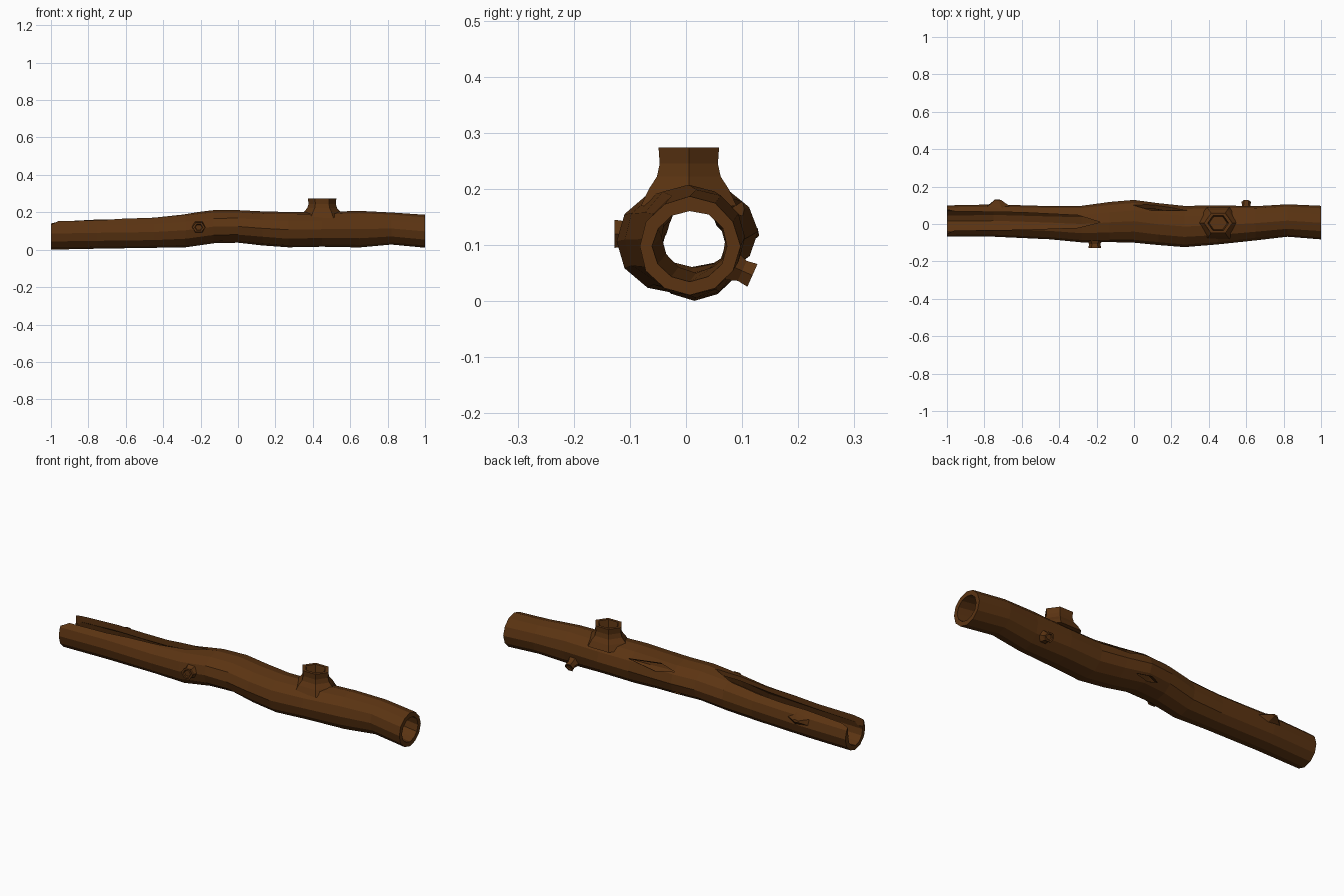
import bpy, bmesh, math, random
from mathutils import Vector, Matrix

random.seed(4)
if "Cube" in bpy.data.objects:
    bpy.data.objects.remove(bpy.data.objects["Cube"], do_unlink=True)

bark = bpy.data.materials.new("brown bark")
bark.use_nodes = True
BROWN = (0.105, 0.034, 0.006, 1)
bark.diffuse_color = BROWN
shader = bark.node_tree.nodes["Principled BSDF"]
shader.inputs["Base Color"].default_value = BROWN
shader.inputs["Roughness"].default_value = 0.9


def finish(bm, name):
    bmesh.ops.recalc_face_normals(bm, faces=bm.faces[:])
    mesh = bpy.data.meshes.new(name)
    bm.to_mesh(mesh)
    bm.free()
    mesh.materials.append(bark)
    obj = bpy.data.objects.new(name, mesh)
    bpy.context.scene.collection.objects.link(obj)
    return obj


def loft(bm, rings, closed=False):
    """Skin a list of equal rings of points; close into a loop or cap the ends."""
    loops = [[bm.verts.new(p) for p in ring] for ring in rings]
    pairs = list(zip(loops, loops[1:]))
    if closed:
        pairs.append((loops[-1], loops[0]))
    n = len(loops[0])
    for a, b in pairs:
        for i in range(n):
            j = (i + 1) % n
            bm.faces.new((a[i], a[j], b[j], b[i]))
    if not closed:
        bm.faces.new(loops[0])
        bm.faces.new(loops[-1])


# Hollow trunk: x, front y, back y, bottom z, top z
SECTIONS = [
    (-1.0, -.07, .10, .000, .172), (-.75, -.07, .105, .004, .177),
    (-.45, -.083, .098, .008, .181), (-.28, -.1, .1, .012, .196),
    (-.13, -.1, .118, .034, .213), (0, -.1, .13, .036, .213),
    (.13, -.115, .112, .022, .207), (.27, -.125, .098, .01, .204),
    (.45, -.112, .1, .016, .203), (.65, -.088, .097, .011, .209),
    (.82, -.07, .106, .027, .2), (1.0, -.085, .098, .009, .187),
]
SIDES = 12
WALL = .023


def trunk_ring(section, inset, wobble):
    x, y0, y1, z0, z1 = section
    ring = []
    for i in range(SIDES):
        a = math.tau * i / SIDES
        k = 1 - random.uniform(0, wobble)
        ring.append((x, (y0 + y1) / 2 + ((y1 - y0) / 2 - inset) * k * math.cos(a),
                     (z0 + z1) / 2 + ((z1 - z0) / 2 - inset) * k * math.sin(a)))
    return ring


bm = bmesh.new()
outer = [trunk_ring(s, 0, .03) for s in SECTIONS]
inner = [trunk_ring(s, WALL, .06) for s in reversed(SECTIONS)]
loft(bm, outer + inner, closed=True)
trunk = finish(bm, "hollow_trunk")


def cut(outline, low, high, matrix=Matrix()):
    """Cut a prism with the given outline through the trunk."""
    bm = bmesh.new()
    loft(bm, [[matrix @ Vector((x, y, z)) for x, y in outline] for z in (low, high)])
    cutter = finish(bm, "cutter")
    cutter.hide_render = True
    mod = trunk.modifiers.new("cut", "BOOLEAN")
    mod.operation, mod.solver, mod.object = "DIFFERENCE", "EXACT", cutter
    bpy.context.view_layer.objects.active = trunk
    bpy.ops.object.modifier_apply(modifier=mod.name)
    bpy.data.objects.remove(cutter, do_unlink=True)


# Long split along the top, chipped wider at the open end
cut([(-1.1, -.095), (-.96, -.035), (-.6, -.03), (-.3, -.02), (-.18, .01),
     (-.3, .047), (-.6, .062), (-.96, .068), (-1.1, .1)], .1, .3)

# Gashes on the back: length, half width, x position, angle above horizontal
for length, width, x, angle in ((.29, .022, .14, 32), (.13, .014, 0, -28)):
    turn = Matrix.Translation((x, 0, .115)) @ Matrix.Rotation(math.radians(angle - 90), 4, "X")
    cut([(-length / 2, 0), (-length * .15, -width), (length / 2, 0), (-length * .1, width)],
        .06, .2, turn)


def knot(name, place, direction, profile, sides=6, squash=1.0):
    """Branch stub turned from (height, radius) pairs, along a direction."""
    d = Vector(direction).normalized()
    u = Vector((1, 0, 0)) if abs(d.x) < .9 else Vector((0, 1, 0))
    u = (u - d * u.dot(d)).normalized()
    v = d.cross(u)
    bm = bmesh.new()
    rings = []
    for h, r in profile:
        angles = [math.tau * i / sides for i in range(sides)]
        rings.append([Vector(place) + d * h + u * r * math.cos(a) + v * r * squash * math.sin(a)
                      for a in angles])
    loft(bm, rings)
    return finish(bm, name)


# Broken branch stump on top with a hollow end
knot("top_branch_stump", (.45, .005, 0), (0, 0, 1),
     [(.17, .12), (.2, .1), (.222, .08), (.245, .073), (.274, .076),
      (.274, .056), (.235, .048)], squash=.82)

# Small knots on the front and low on the back
small = [(0, .042), (.022, .03), (.042, .034), (.042, .022), (.036, .018)]
knot("front_knot", (-.21, -.085, .12), (0, -1, 0), small, squash=.85)
knot("back_knot", (.6, .08, .063), (0, .9, -.4), [(h, r * .75) for h, r in small])

# Splintered bump on the back
knot("back_splinter", (-.73, .088, .115), (0, 1, .2),
     [(0, .08), (.022, .045), (.042, .018)], sides=5, squash=.4)
